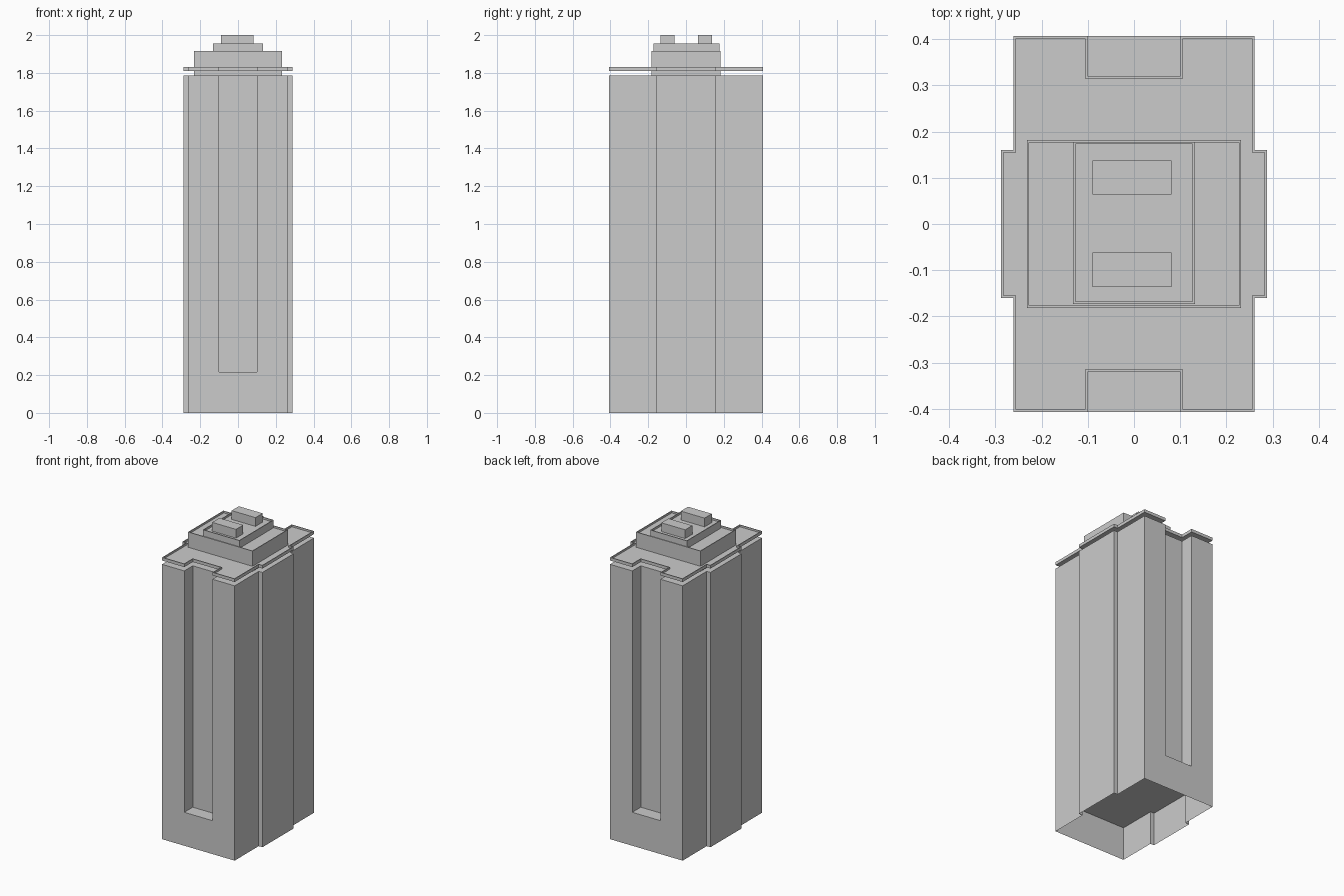
import bpy
import bmesh

if "Cube" in bpy.data.objects:
    bpy.data.objects.remove(bpy.data.objects["Cube"])

RIM = 0.005      # parapet thickness
DROP = 0.012     # parapet depth


def mirror_outline(quarter):
    """Turn the +x +y quarter (from the right side round to the back) into a full outline."""
    half = quarter + [(-x, y) for x, y in reversed(quarter)]
    return half + [(-x, -y) for x, y in half]


def rect(x0, x1, y0, y1):
    return [(x1, y0), (x1, y1), (x0, y1), (x0, y0)]


def prism(name, outline, z0, z1, rim=False, bottom=True):
    """Extrude an outline upwards, optionally with a parapet or an open underside."""
    bm = bmesh.new()
    low = [bm.verts.new((x, y, z0)) for x, y in outline]
    high = [bm.verts.new((x, y, z1)) for x, y in outline]
    n = len(outline)
    for i in range(n):
        j = (i + 1) % n
        bm.faces.new((low[i], low[j], high[j], high[i]))
    top = bm.faces.new(high)
    if bottom:
        bm.faces.new(low[::-1])
    bm.normal_update()
    if rim:
        bmesh.ops.inset_region(bm, faces=[top], thickness=RIM, use_even_offset=True)
        deck = bmesh.ops.extrude_discrete_faces(bm, faces=[top])["faces"][0]
        bmesh.ops.translate(bm, verts=deck.verts[:], vec=(0, 0, -DROP))
    mesh = bpy.data.meshes.new(name)
    bm.to_mesh(mesh)
    bm.free()
    obj = bpy.data.objects.new(name, mesh)
    bpy.context.collection.objects.link(obj)
    return obj


# Floor plans: side bays, and the same plan with front and back recesses
bay = [(0.288, 0.16), (0.261, 0.16), (0.261, 0.407)]
plain_plan = mirror_outline(bay)
recessed_plan = mirror_outline(bay + [(0.101, 0.407), (0.101, 0.32)])

# Tower: open-bottomed base and recessed shaft
prism("tower_base", plain_plan, 0.0, 0.217, bottom=False)
prism("tower_shaft", recessed_plan, 0.217, 1.785, bottom=False)

# Roof: floating slab and stepped penthouse with parapets
prism("roof_slab", recessed_plan, 1.81, 1.83, rim=True)
prism("penthouse_lower", rect(-0.232, 0.232, -0.182, 0.182), 1.785, 1.917, rim=True)
prism("penthouse_upper", rect(-0.132, 0.132, -0.173, 0.178), 1.905, 1.955, rim=True)

# Two rooftop plant boxes
for side, y0, y1 in (("front", -0.136, -0.062), ("back", 0.064, 0.137)):
    prism("plant_box_" + side, rect(-0.09, 0.081, y0, y1), 1.943, 2.0)
